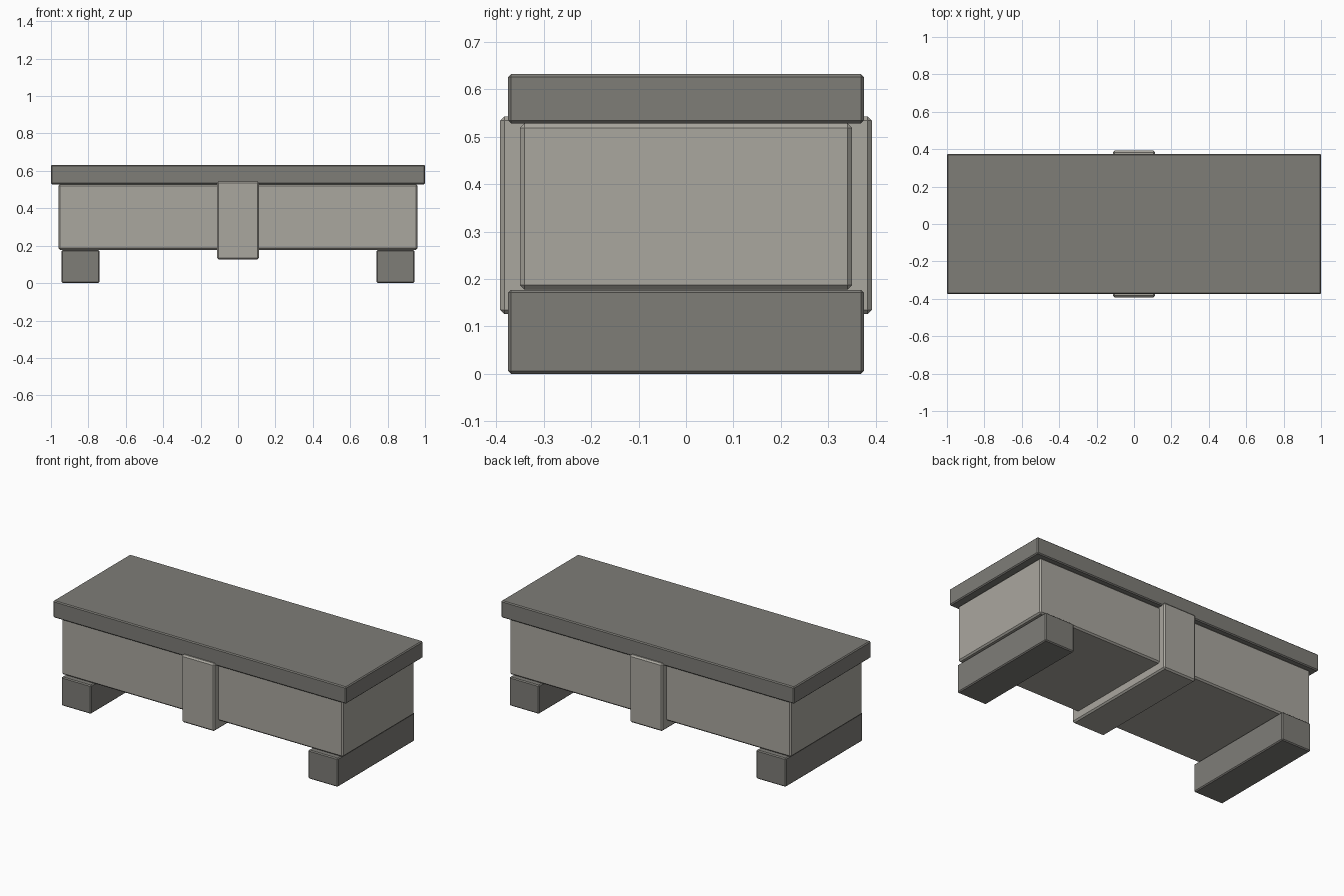
import bpy

if "Cube" in bpy.data.objects:
    bpy.data.objects.remove(bpy.data.objects["Cube"], do_unlink=True)


def make_material(name, color):
    mat = bpy.data.materials.new(name)
    mat.use_nodes = True
    mat.diffuse_color = color
    mat.node_tree.nodes["Principled BSDF"].inputs["Base Color"].default_value = color
    return mat


light_stone = make_material("light_stone", (0.40, 0.385, 0.345, 1))
dark_stone = make_material("dark_stone", (0.21, 0.205, 0.187, 1))


def block(name, x, half_width, half_depth, bottom, top, bevel, mat):
    """Bevelled box centred on y, spanning bottom to top."""
    bpy.ops.mesh.primitive_cube_add(size=2, location=(x, 0, (bottom + top) / 2))
    obj = bpy.context.object
    obj.name = name
    obj.scale = (half_width, half_depth, (top - bottom) / 2)
    bpy.ops.object.transform_apply(location=False, rotation=False, scale=True)
    mod = obj.modifiers.new("edge_bevel", "BEVEL")
    mod.width = bevel
    mod.segments = 1
    obj.data.materials.append(mat)
    return obj


# Chest body, lid and the band around the middle
block("body", 0, 0.96, 0.35, 0.178, 0.528, 0.009, light_stone)
block("lid", 0, 1.0, 0.375, 0.528, 0.632, 0.006, dark_stone)
block("band", 0, 0.112, 0.392, 0.126, 0.543, 0.009, light_stone)

# Feet running front to back under each end
for side, sign in (("left", 1), ("right", -1)):
    block(side + "_foot", sign * 0.842, 0.101, 0.375, 0, 0.177, 0.006, dark_stone)
